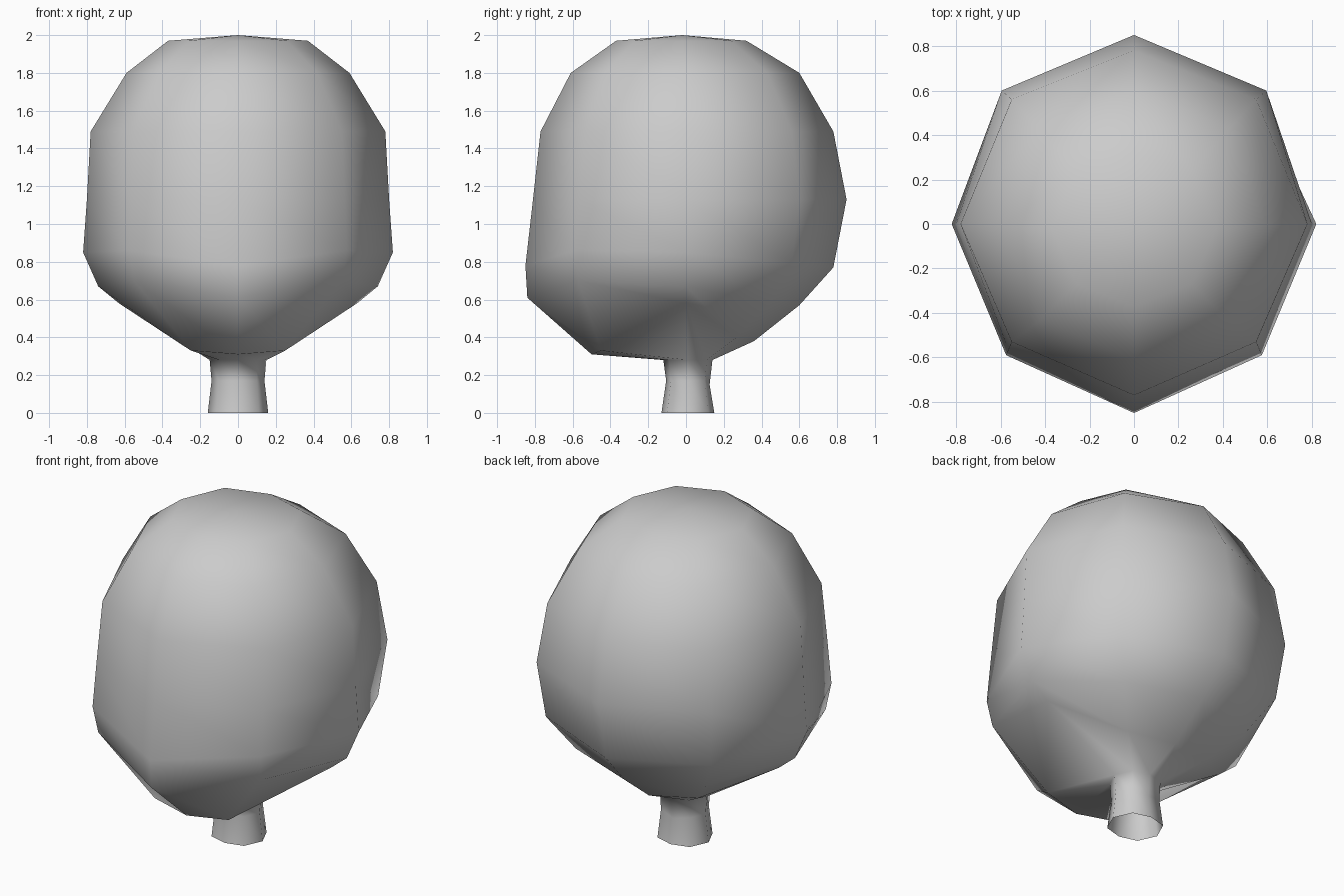
import bpy
import bmesh

# Plain grey surface
grey = bpy.data.materials.new("grey")
grey.diffuse_color = (0.6, 0.6, 0.6, 1.0)

# Half rings from crown to neck: front, front corner, side, back corner, back
rings = [
    [(0, -.37, 1.97), (.26, -.27, 1.97), (.37, -.02, 1.97), (.26, .24, 1.97), (0, .32, 1.97)],
    [(0, -.61, 1.80), (.42, -.43, 1.80), (.59, -.01, 1.80), (.43, .43, 1.80), (0, .60, 1.80)],
    [(0, -.77, 1.49), (.55, -.53, 1.49), (.78, 0, 1.49), (.55, .56, 1.49), (0, .78, 1.49)],
    [(0, -.81, 1.13), (.565, -.565, 1.13), (.80, 0, 1.13), (.595, .60, 1.13), (0, .85, 1.13)],
    [(0, -.85, .78), (.575, -.59, .86), (.82, 0, .85), (.56, .56, .79), (0, .78, .77)],
    [(0, -.84, .61), (.55, -.57, .70), (.74, 0, .67), (.44, .44, .58), (0, .60, .57)],
    [(0, -.50, .31), (.25, -.45, .33), (.63, 0, .58), (.27, .27, .40), (0, .36, .38)],
    [(0, -.12, .28), (.10, -.09, .28), (.15, .01, .28), (.10, .11, .28), (0, .14, .28)],
    [(0, -.105, .17), (.10, -.08, .17), (.14, .01, .17), (.10, .10, .17), (0, .125, .15)],
    [(0, -.13, 0), (.11, -.10, 0), (.16, .01, 0), (.11, .12, 0), (0, .15, 0)],
]

bm = bmesh.new()
apex = bm.verts.new((0, -.02, 2.0))
loops = []
for half in rings:
    # Mirror each half ring into a closed eight-sided loop
    full = half + [(-x, y, z) for x, y, z in half[3:0:-1]]
    loops.append([bm.verts.new(p) for p in full])

# Crown fan
for i in range(8):
    bm.faces.new((apex, loops[0][i], loops[0][(i + 1) % 8]))

# Skull, jaw and open neck
for upper, lower in zip(loops, loops[1:]):
    for i in range(8):
        j = (i + 1) % 8
        bm.faces.new((upper[i], lower[i], lower[j], upper[j]))

for face in bm.faces:
    face.smooth = True
bm.normal_update()

mesh = bpy.data.meshes.new("head")
bm.to_mesh(mesh)
bm.free()
mesh.materials.append(grey)
head = bpy.data.objects.new("head", mesh)
bpy.context.collection.objects.link(head)
